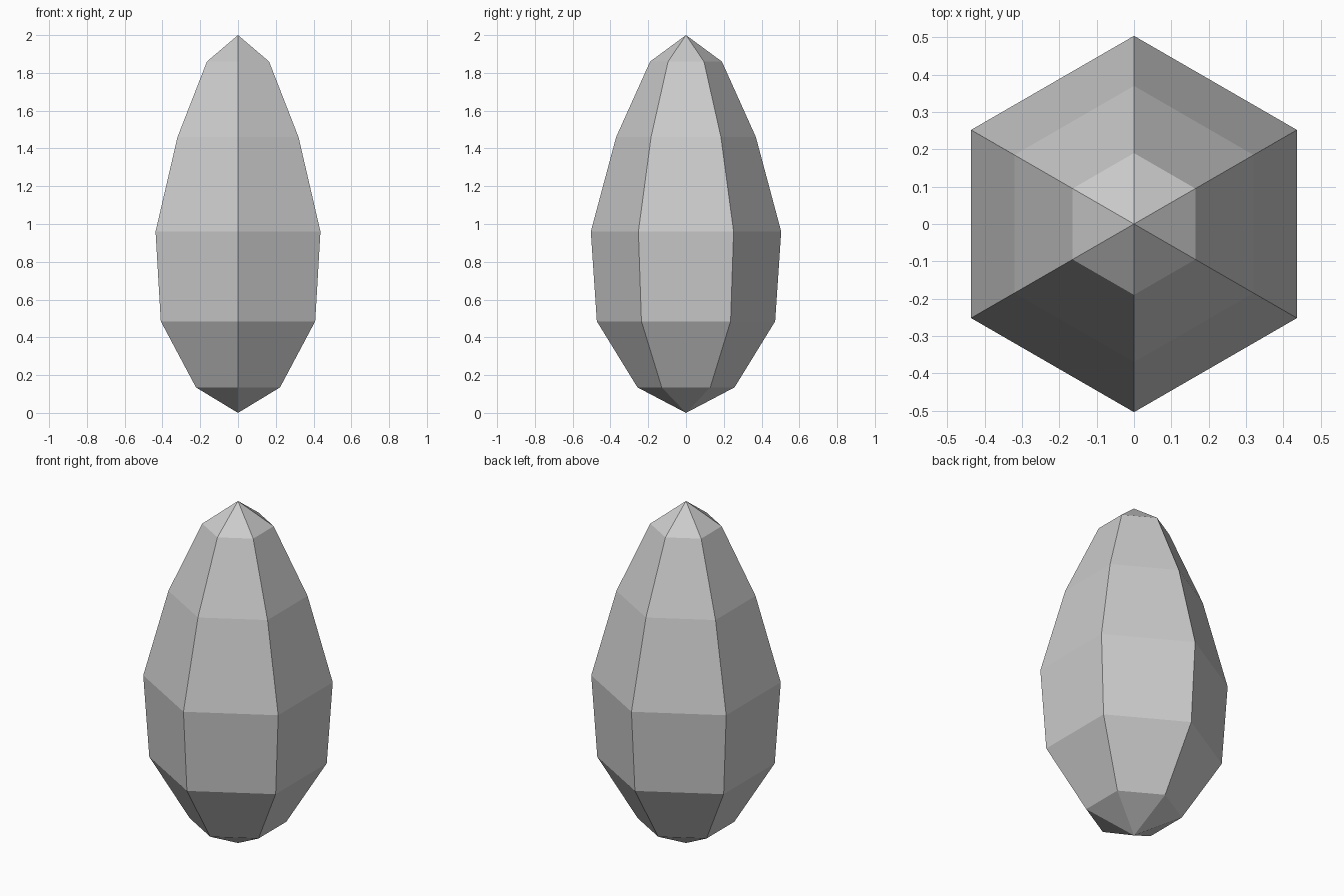
import bpy
import bmesh
from math import cos, sin, tau

cube = bpy.data.objects.get("Cube")
if cube:
    bpy.data.objects.remove(cube, do_unlink=True)

SIDES = 6
BOTTOM, TOP = 0.0, 2.0
RINGS = [(0.257, 0.135), (0.472, 0.485), (0.504, 0.96), (0.37, 1.46), (0.19, 1.86)]  # radius, height

# Plain grey surface
grey = bpy.data.materials.new("plain_grey")
grey.use_nodes = True
colour = (0.6, 0.6, 0.6, 1.0)
grey.diffuse_color = colour
grey.node_tree.nodes["Principled BSDF"].inputs["Base Color"].default_value = colour

# Six-sided faceted egg: rings of corners, closed by a point at each end
bm = bmesh.new()
rings = [
    [bm.verts.new((r * sin(tau * i / SIDES), -r * cos(tau * i / SIDES), z)) for i in range(SIDES)]
    for r, z in RINGS
]
base_point = bm.verts.new((0, 0, BOTTOM))
tip_point = bm.verts.new((0, 0, TOP))

for i in range(SIDES):
    j = (i + 1) % SIDES
    bm.faces.new((base_point, rings[0][j], rings[0][i]))
    bm.faces.new((tip_point, rings[-1][i], rings[-1][j]))
    for low, high in zip(rings, rings[1:]):
        bm.faces.new((low[i], low[j], high[j], high[i]))

bmesh.ops.recalc_face_normals(bm, faces=bm.faces)
mesh = bpy.data.meshes.new("faceted_egg")
bm.to_mesh(mesh)
bm.free()
mesh.materials.append(grey)
egg = bpy.data.objects.new("faceted_egg", mesh)
bpy.context.scene.collection.objects.link(egg)
